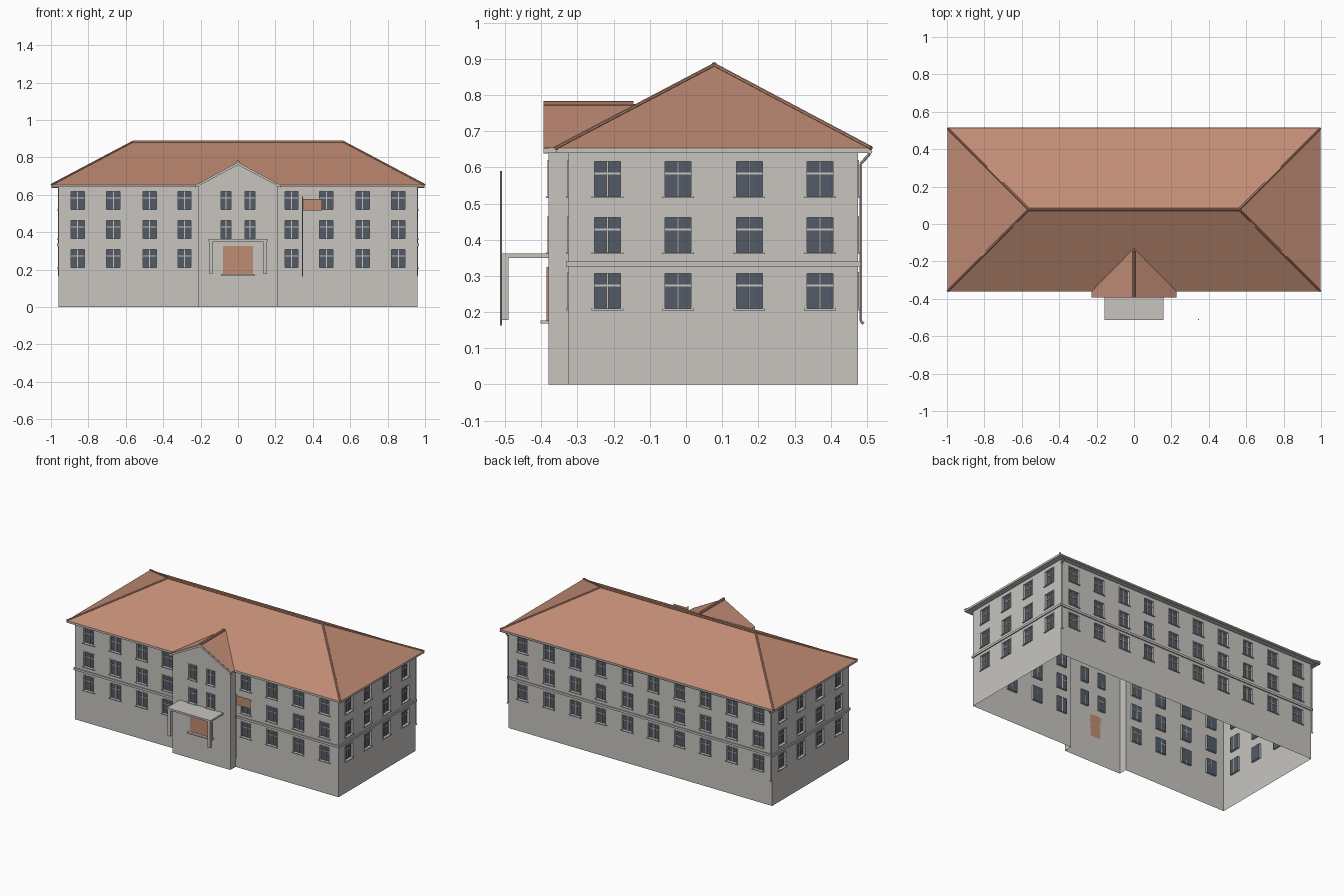
import bpy, bmesh, math
from mathutils import Vector, Matrix

if "Cube" in bpy.data.objects:
    bpy.data.objects.remove(bpy.data.objects["Cube"])


def material(name, rgb):
    m = bpy.data.materials.new(name)
    m.diffuse_color = (*rgb, 1)
    m.use_nodes = True
    m.node_tree.nodes["Principled BSDF"].inputs["Base Color"].default_value = m.diffuse_color
    return m


WALL = material("wall_grey", (0.58, 0.56, 0.53))
ROOF = material("roof_terracotta", (0.53, 0.26, 0.175))
GLASS = material("window_slate", (0.085, 0.105, 0.135))


def finish(name, bm, mat):
    mesh = bpy.data.meshes.new(name)
    bm.to_mesh(mesh)
    bm.free()
    mesh.materials.append(mat)
    ob = bpy.data.objects.new(name, mesh)
    bpy.context.collection.objects.link(ob)
    return ob


def face(bm, pts, M=Matrix()):
    bm.faces.new([bm.verts.new(M @ Vector(p)) for p in pts])


def box(bm, lo, hi, M=Matrix()):
    lo, hi = Vector(lo), Vector(hi)
    T = Matrix.Translation((lo + hi) / 2) @ Matrix.Diagonal((*(hi - lo), 1))
    bmesh.ops.create_cube(bm, size=1, matrix=M @ T)


def tube(bm, a, b, r, sides=8):
    a, b = Vector(a), Vector(b)
    d = b - a
    T = Matrix.Translation((a + b) / 2) @ d.to_track_quat('Z', 'Y').to_matrix().to_4x4()
    bmesh.ops.create_cone(bm, cap_ends=True, segments=sides, radius1=r, radius2=r,
                          depth=d.length, matrix=T)


def part(name, mat, *boxes):
    bm = bmesh.new()
    for lo, hi in boxes:
        box(bm, lo, hi)
    return finish(name, bm, mat)


X, YF, YB, TOP = 0.96, -0.325, 0.475, 0.64   # wall outline
PX, PY = 0.21, -0.38                         # front projection
ROWS = (0.258, 0.413, 0.568)                 # window row centres
DEPTH, H = 0.012, 0.048                      # window recess, half height

walls, glass, bars, trim = (bmesh.new() for _ in range(4))


def wall(x0, y0, x1, y1, us=(), rows=ROWS, half=0.036):
    """Wall from corner 0 to corner 1 (outside on the right) with recessed windows."""
    d = Vector((x1 - x0, y1 - y0, 0))
    L = d.length
    u = d / L
    n = Vector((u.y, -u.x, 0))
    M = Matrix(((u.x, n.x, 0, x0), (u.y, n.y, 0, y0), (0, 0, 1, 0), (0, 0, 0, 1)))
    ue = sorted([0, L] + [c + s * half for c in us for s in (-1, 1)])
    ze = sorted([0, TOP] + [c + s * H for c in (rows if us else ()) for s in (-1, 1)])
    for i in range(len(ue) - 1):
        for j in range(len(ze) - 1):
            a, b, c, e = ue[i], ue[i + 1], ze[j], ze[j + 1]
            if not (i % 2 and j % 2):
                face(walls, [(a, 0, c), (b, 0, c), (b, 0, e), (a, 0, e)], M)
                continue
            # reveals, pane, glazing bars and surround of one window
            ring = [(a, c), (b, c), (b, e), (a, e)]
            for k in range(4):
                p, q = ring[k], ring[(k + 1) % 4]
                face(walls, [(p[0], 0, p[1]), (p[0], -DEPTH, p[1]),
                             (q[0], -DEPTH, q[1]), (q[0], 0, q[1])], M)
            face(glass, [(p, -DEPTH, q) for p, q in ring], M)
            m, t, w = (a + b) / 2, c + (e - c) * 0.66, 0.0025
            box(bars, (m - w, -DEPTH, c), (m + w, -DEPTH + 0.005, e), M)
            box(bars, (a, -DEPTH, t - w), (b, -DEPTH + 0.004, t + w), M)
            f = 0.005
            box(trim, (a - f, 0, c), (a, 0.003, e + f), M)
            box(trim, (b, 0, c), (b + f, 0.003, e + f), M)
            box(trim, (a, 0, e), (b, 0.003, e + f), M)
            box(trim, (a - 0.008, 0, c - f), (b + 0.008, 0.007, c), M)


# outer walls, walked counter-clockwise seen from above
cols = (0.286, 0.473, 0.666, 0.858)
wall(-X, YF, -PX, YF, [X - c for c in reversed(cols)])
wall(-PX, YF, -PX, PY)
wall(-PX, PY, PX, PY, (PX - 0.065, PX + 0.065), ROWS[1:], 0.027)
wall(PX, PY, PX, YF)
wall(PX, YF, X, YF, [c - PX for c in cols])
side = (-0.217, -0.022, 0.175, 0.37)
wall(X, YF, X, YB, [y - YF for y in side])
back = sorted(s * c for c in (0.095,) + cols for s in (-1, 1))
wall(X, YB, -X, YB, [c + X for c in back])
wall(-X, YB, -X, YF, [YB - y for y in reversed(side)])
face(walls, [(-PX, PY, TOP), (PX, PY, TOP), (PX, PY, 0.655), (0, PY, 0.765), (-PX, PY, 0.655)])
finish("walls", walls, WALL)
finish("window_panes", glass, GLASS)
finish("window_bars", bars, WALL)
finish("window_surrounds", trim, WALL)

# string course around the building, broken at the projection
o, z0, z1 = 0.007, 0.326, 0.34
part("string_course", WALL,
     ((-X - o, YF - o, z0), (-PX, YF, z1)), ((PX, YF - o, z0), (X + o, YF, z1)),
     ((X, YF, z0), (X + o, YB, z1)), ((-X - o, YF, z0), (-X, YB, z1)),
     ((-X - o, YB, z0), (X + o, YB + o, z1)))

# main hip roof
EX, EF, EB, EZ = 0.997, -0.36, 0.512, 0.653
RX, RY, RZ = 0.562, 0.078, 0.883
eave = [(-EX, EF), (EX, EF), (EX, EB), (-EX, EB)]
E = [(x, y, EZ) for x, y in eave]
R0, R1 = (-RX, RY, RZ), (RX, RY, RZ)
bm = bmesh.new()
face(bm, [E[0], E[1], R1, R0])
face(bm, [E[1], E[2], R1])
face(bm, [E[2], E[3], R0, R1])
face(bm, [E[3], E[0], R0])
finish("main_roof", bm, ROOF)

# fascia and soffit under the eaves
bm = bmesh.new()
inner = [(-X, YF), (X, YF), (X, YB), (-X, YB)]
for k in range(4):
    a, b, c, d = eave[k], eave[(k + 1) % 4], inner[(k + 1) % 4], inner[k]
    face(bm, [(*a, TOP), (*b, TOP), (*b, EZ), (*a, EZ)])
    face(bm, [(*d, TOP), (*c, TOP), (*b, TOP), (*a, TOP)])
finish("eaves", bm, WALL)

# ridge and hip caps
bm = bmesh.new()
tube(bm, R0, R1, 0.008)
for e, r in zip(E, (R0, R1, R1, R0)):
    tube(bm, e, r, 0.006)

# gable roof over the projection, running back into valleys
GX, GY, GZ, VY = 0.226, -0.394, 0.775, -0.13
tube(bm, (0, GY, GZ), (0, -0.145, GZ), 0.009)
finish("ridge_caps", bm, ROOF)
bm = bmesh.new()
for s in (-1, 1):
    face(bm, [(s * GX, GY, EZ), (s * GX, EF, EZ), (0, VY, GZ), (0, GY, GZ)][::s])
finish("gable_roof", bm, ROOF)

# sloping boards along the gable edge
bm = bmesh.new()
for s in (-1, 1):
    prof = [(s * GX, EZ - 0.014), (0, GZ - 0.016), (0, GZ - 0.001), (s * GX, EZ - 0.001)]
    face(bm, [(x, GY, z) for x, z in prof])
    face(bm, [(s * GX, GY, EZ - 0.014), (0, GY, GZ - 0.016), (0, PY, GZ - 0.016), (s * GX, PY, EZ - 0.014)])
    box(bm, (min(s * GX, s * PX), GY, TOP), (max(s * GX, s * PX), EF, EZ - 0.001))
bmesh.ops.recalc_face_normals(bm, faces=bm.faces)
finish("gable_boards", bm, WALL)

# entrance: door, step, canopy and posts
part("door", ROOF, ((-0.081, PY - 0.005, 0.177), (0.081, PY, 0.325)))
part("door_step", WALL, ((-0.09, -0.402, 0.169), (0.09, PY, 0.177)))
part("canopy", WALL, ((-0.159, -0.514, 0.35), (0.159, PY, 0.362)))
part("canopy_posts", WALL, *[((s * 0.145 - 0.01, -0.51, 0.178), (s * 0.145 + 0.01, -0.49, 0.35))
                             for s in (-1, 1)])

# flag on a free-standing pole
bm = bmesh.new()
tube(bm, (0.344, -0.511, 0.163), (0.344, -0.511, 0.59), 0.003)
finish("flag_pole", bm, WALL)
bm = bmesh.new()
face(bm, [(0.344, -0.511, 0.515), (0.45, -0.511, 0.515), (0.45, -0.511, 0.578), (0.344, -0.511, 0.578)])
finish("flag", bm, ROOF)

# rear gutter and downpipes
bm = bmesh.new()
tube(bm, (-EX, 0.509, 0.643), (EX, 0.509, 0.643), 0.006)
for s in (-1, 1):
    x = s * 0.958
    path = [(x, 0.508, 0.638), (x, 0.483, 0.61), (x, 0.483, 0.175), (x, 0.491, 0.168)]
    for a, b in zip(path, path[1:]):
        tube(bm, a, b, 0.004)
finish("gutter_and_downpipes", bm, WALL)
